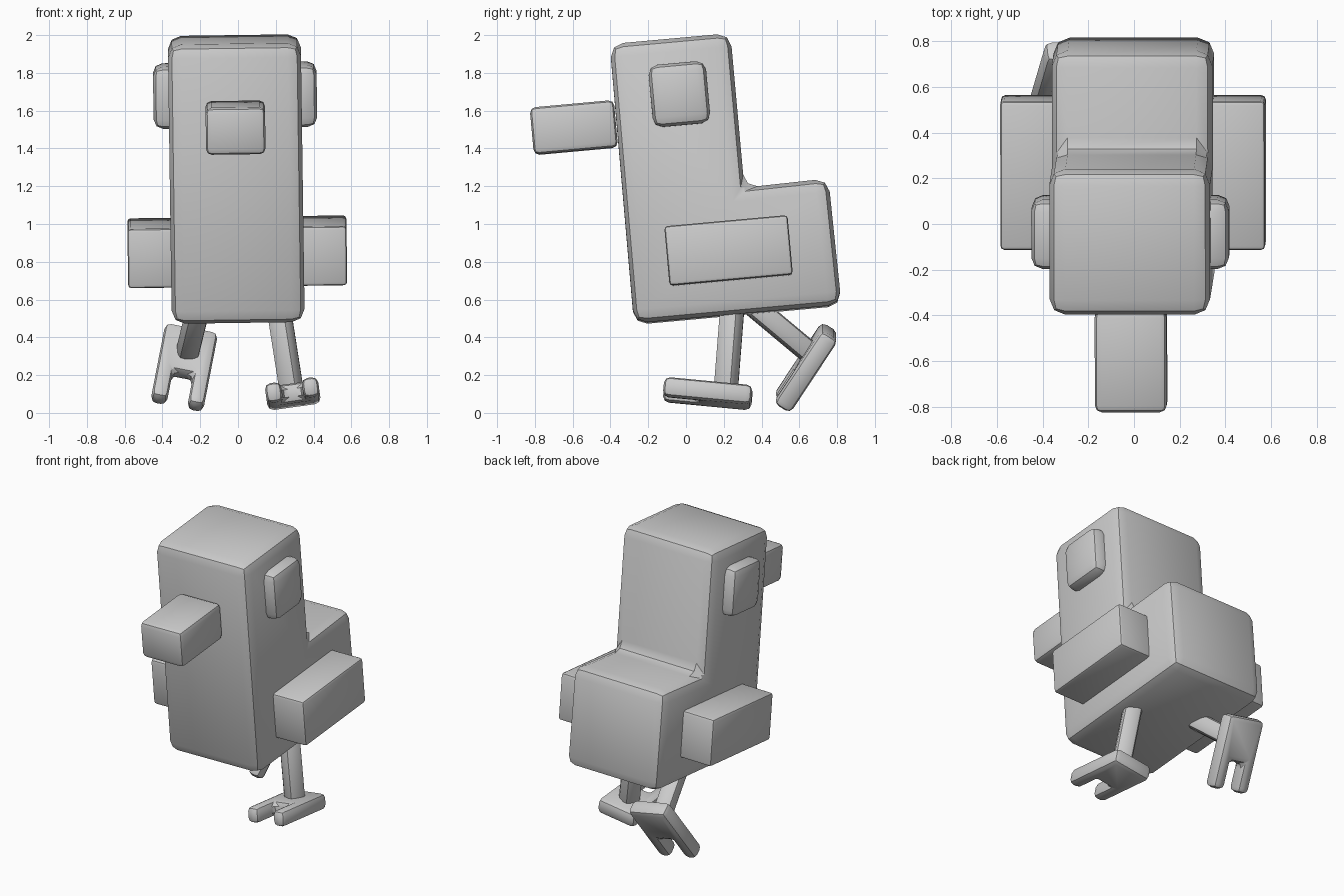
import bpy, bmesh
from math import radians
from mathutils import Matrix, Vector

if "Cube" in bpy.data.objects:
    bpy.data.objects.remove(bpy.data.objects["Cube"], do_unlink=True)

grey = bpy.data.materials.new("plain_grey")
grey.use_nodes = True
grey.diffuse_color = (0.6, 0.6, 0.6, 1)
grey.node_tree.nodes["Principled BSDF"].inputs["Base Color"].default_value = grey.diffuse_color


def finish(name, bm, matrix, bevel):
    """Turn a bmesh into a placed, bevelled, smooth-shaded object."""
    bmesh.ops.recalc_face_normals(bm, faces=bm.faces)
    mesh = bpy.data.meshes.new(name)
    bm.to_mesh(mesh)
    bm.free()
    mesh.materials.append(grey)
    obj = bpy.data.objects.new(name, mesh)
    bpy.context.collection.objects.link(obj)
    obj.matrix_world = matrix
    mod = obj.modifiers.new("Bevel", "BEVEL")
    mod.width, mod.segments, mod.limit_method = bevel, 2, "ANGLE"
    bpy.ops.object.select_all(action="DESELECT")
    obj.select_set(True)
    bpy.context.view_layer.objects.active = obj
    bpy.ops.object.modifier_apply(modifier=mod.name)
    bpy.ops.object.shade_smooth_by_angle(angle=radians(30))
    return obj


def box(name, size, centre, matrix, bevel):
    bm = bmesh.new()
    bmesh.ops.create_cube(bm, size=1)
    bmesh.ops.scale(bm, vec=size, verts=bm.verts)
    bmesh.ops.translate(bm, vec=centre, verts=bm.verts)
    return finish(name, bm, matrix, bevel)


def prism(name, points, depth, matrix, bevel):
    """Extrude an outline of 3D points along the depth vector, centred on it."""
    depth = Vector(depth)
    bm = bmesh.new()
    face = bm.faces.new([bm.verts.new(Vector(p) - depth / 2) for p in points])
    new = bmesh.ops.extrude_face_region(bm, geom=[face])["geom"]
    bmesh.ops.translate(bm, vec=depth, verts=[v for v in new if isinstance(v, bmesh.types.BMVert)])
    return finish(name, bm, matrix, bevel)


def rot(angle, axis):
    return Matrix.Rotation(radians(angle), 4, axis)


# Everything on the body leans forward with a slight roll
lean = (Matrix.Translation((-0.006, 0, 1)) @ rot(-0.8, "Y") @ rot(5.2, "X")
        @ Matrix.Translation((0, 0, -1)))

# L-shaped body: tall head and neck with a low tail block behind
side = [(-0.322, 0.497), (0.781, 0.497), (0.772, 1.168), (0.325, 1.16),
        (0.325, 1.981), (-0.316, 1.981)]
prism("body", [(0, y, z) for y, z in side], (0.704, 0, 0), lean, 0.07)

# Beak
box("beak", (0.315, 0.447, 0.25), (0, -0.545, 1.562), lean, 0.03)

# Eyes and wings on both sides
for label, s in (("left", 1), ("right", -1)):
    box(label + "_eye", (0.16, 0.305, 0.33), (s * 0.353, 0.027, 1.683), lean, 0.05)
    box(label + "_wing", (0.3, 0.655, 0.315), (s * 0.43, 0.211, 0.833), lean, 0.018)


def leg(name, top, bottom):
    top, bottom = Vector(top), Vector(bottom)
    axis = top - bottom
    place = Matrix.Translation((top + bottom) / 2) @ axis.to_track_quat("Z", "Y").to_matrix().to_4x4()
    box(name, (0.115, 0.115, axis.length), (0, 0, 0), place, 0.033)


def foot(name, centre, turn):
    """Flat slab with a notch between two toes pointing to -y."""
    half = [(0.055, -0.05), (0.055, -0.235), (0.142, -0.235), (0.142, 0.235)]
    outline = half + [(-x, y) for x, y in reversed(half)]
    prism(name, [(x, y, 0) for x, y in outline], (0, 0, 0.105),
          Matrix.Translation(centre) @ turn, 0.032)


# Planted left leg and foot
leg("left_leg", (0.205, 0.25, 0.62), (0.285, 0.21, 0.11))
foot("left_foot", (0.29, 0.115, 0.102), rot(-8, "Y") @ rot(-5.5, "X"))

# Right leg kicked back with the toes down
leg("right_leg", (-0.19, 0.27, 0.64), (-0.27, 0.665, 0.31))
foot("right_foot", (-0.285, 0.635, 0.24), rot(11, "Y") @ rot(57, "X"))
